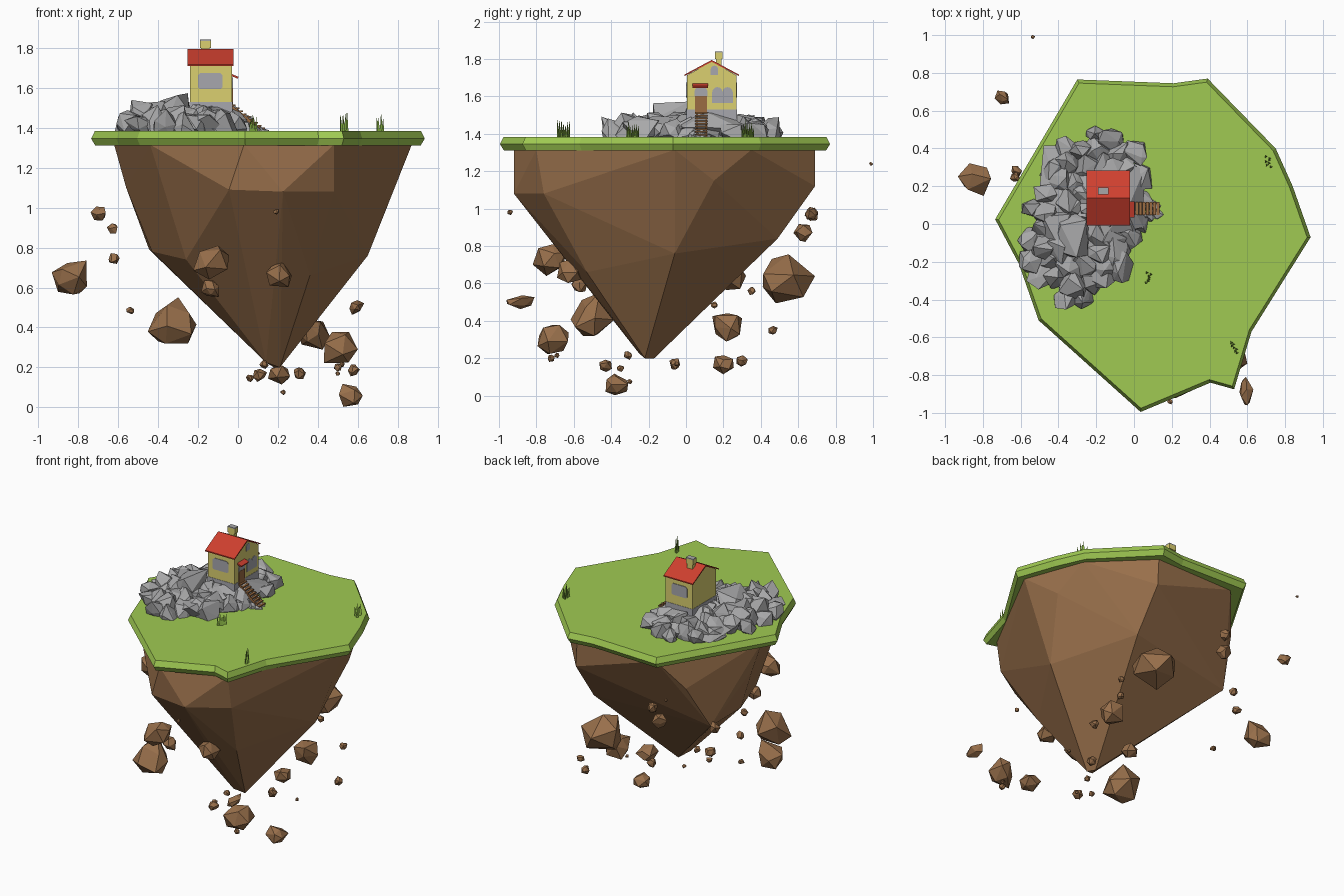
import bpy, bmesh, math, random
from mathutils import Vector, Matrix

if "Cube" in bpy.data.objects:
    bpy.data.objects.remove(bpy.data.objects["Cube"])

random.seed(11)

def mat(name, r, g, b):
    m = bpy.data.materials.new(name)
    m.diffuse_color = (r, g, b, 1)
    m.use_nodes = True
    m.node_tree.nodes["Principled BSDF"].inputs["Base Color"].default_value = m.diffuse_color
    return m

GRASS = mat("grass_green", .35, .59, .085)
BLADE = mat("blade_green", .27, .50, .065)
EARTH = mat("earth_brown", .315, .16, .07)
STONE = mat("stone_grey", .39, .39, .395)
WALL = mat("wall_yellow", .71, .63, .16)
ROOF = mat("roof_red", .62, .05, .028)
GLASS = mat("window_grey", .39, .39, .42)
WOOD = mat("wood_brown", .33, .15, .055)

def finish(name, bm, m):
    bmesh.ops.recalc_face_normals(bm, faces=bm.faces)
    me = bpy.data.meshes.new(name)
    bm.to_mesh(me)
    bm.free()
    me.materials.append(m)
    ob = bpy.data.objects.new(name, me)
    bpy.context.collection.objects.link(ob)
    return ob

def box(bm, lo, hi, rot=None):
    lo, hi = Vector(lo), Vector(hi)
    mtx = Matrix.Translation((lo + hi) / 2) @ (rot or Matrix()) @ Matrix.Diagonal((*(hi - lo), 1))
    bmesh.ops.create_cube(bm, size=1, matrix=mtx)

def prism(bm, pts, place, depth):
    """Extrude a 2D outline; place(u, v, w) gives the 3D point."""
    a = [bm.verts.new(place(u, v, 0)) for u, v in pts]
    b = [bm.verts.new(place(u, v, depth)) for u, v in pts]
    bm.faces.new(a)
    bm.faces.new(b[::-1])
    for i in range(len(a)):
        j = (i + 1) % len(a)
        bm.faces.new((a[i], a[j], b[j], b[i]))

def loft(bm, rings):
    vs = [[bm.verts.new(p) for p in r] for r in rings]
    n = len(vs[0])
    for a, b in zip(vs, vs[1:]):
        for i in range(n):
            j = (i + 1) % n
            bm.faces.new((a[i], a[j], b[j], b[i]))
    bm.faces.new(vs[0])
    bm.faces.new(vs[-1])

def hull(bm, pts):
    r = bmesh.ops.convex_hull(bm, input=[bm.verts.new(p) for p in pts])
    junk = [g for g in r["geom_interior"] if isinstance(g, bmesh.types.BMVert)]
    bmesh.ops.delete(bm, geom=junk, context='VERTS')

def boulder(bm, c, half, jitter=.3):
    """Faceted convex stone, scaled to exact half sizes."""
    t = bmesh.new()
    bmesh.ops.create_icosphere(t, subdivisions=1, radius=1)
    rot = Matrix.Rotation(random.uniform(0, 6), 3, Vector((random.random(), random.random(), random.random() + .1)))
    pts = [rot @ (v.co + Vector([random.uniform(-jitter, jitter) for _ in range(3)])) for v in t.verts]
    t.free()
    lo = [min(p[k] for p in pts) for k in range(3)]
    hi = [max(p[k] for p in pts) for k in range(3)]
    hull(bm, [[c[k] + half[k] * (2 * (p[k] - lo[k]) / (hi[k] - lo[k]) - 1) for k in range(3)] for p in pts])

# grass slab with bevelled rim
outline = [(-.30, .765), (.21, .745), (.39, .77), (.75, .40), (.84, .20), (.935, -.07), (.622, -.57),
           (.53, -.875), (.405, -.84), (.035, -.995), (-.505, -.51), (-.61, -.21), (-.735, .025)]
def ring(f, z):
    return [(.1 + (x - .1) * f, -.1 + (y + .1) * f, z) for x, y in outline]
bm = bmesh.new()
loft(bm, [ring(.975, 1.31), ring(1, 1.345), ring(.978, 1.384)])
finish("grass_top", bm, GRASS)

# earth body: hull of three levels narrowing to a tip
rim = [(.03, -.92), (.48, -.80), (.87, -.06), (.72, .35), (.37, .69), (-.24, .68), (-.62, .03), (-.44, -.48)]
mid = [(-.045, -.90, 1.09), (.225, -.92, 1.08), (.48, -.76, 1.08), (.765, .15, 1.15), (.38, .69, 1.12),
       (-.37, .53, 1.10), (-.56, .06, 1.10)]
low = [(.36, -.53, .66), (.65, -.06, .76), (.38, .49, .84), (-.445, .36, .79), (-.43, 0, .78),
       (-.26, -.42, .74), (.14, -.25, .225), (.21, -.22, .2), (.18, -.17, .2)]
bm = bmesh.new()
hull(bm, [(x, y, 1.315) for x, y in rim] + mid + low)
finish("earth_body", bm, EARTH)

# floating stones: x, y, z, radius
stones = [(-.845, .235, .65, .088), (-.70, .67, .97, .038), (-.33, -.50, .435, .122), (-.135, -.73, .725, .09),
          (.205, -.625, .665, .064), (.38, .22, .365, .078), (.515, -.71, .30, .085), (.28, .55, .625, .14),
          (.565, -.37, .06, .06), (.205, .2, .165, .055), (-.24, .625, .87, .05),
          (-.63, .25, .895, .027), (-.62, .28, .745, .028), (-.54, .15, .485, .02), (.19, -.94, .98, .015),
          (-.14, -.57, .595, .045), (.58, .3, .185, .03), (.31, -.06, .17, .03), (.50, -.72, .20, .02),
          (.13, -.31, .215, .024), (.11, -.43, .16, .035), (.06, -.35, .145, .02), (.225, -.3, .075, .014),
          (.5, .465, .35, .025), (.4, .35, .56, .022), (-.535, .99, 1.24, .011), (.5, -.05, .17, .012),
          (-.2, .67, .975, .035), (.52, -.69, .215, .014)]
bm = bmesh.new()
for x, y, z, r in stones:
    boulder(bm, (x, y, z), (r, r * random.uniform(.94, 1.03), r * random.uniform(.92, 1)), .22)
boulder(bm, (.595, -.885, .5), (.037, .075, .037))
finish("floating_stones", bm, EARTH)

# grey boulder mound: jittered grid inside a tilted oval, low near house and steps
bm = bmesh.new()
boulder(bm, (-.27, .04, 1.40), (.26, .38, .085))
boulder(bm, (-.135, .14, 1.43), (.19, .21, .085), .1)
for i in range(-4, 5):
    for j in range(-6, 7):
        u, v = (i + .5 * (j % 2)) * .092 + random.uniform(-.022, .022), j * .086 + random.uniform(-.022, .022)
        d2 = (u / .30) ** 2 + (v / .475) ** 2
        x, y = -.25 + u + .2 * v, .035 + v - .1 * u
        if d2 > 1 or x > .04:
            continue
        s = random.uniform(.075, .108) * (1 - .35 * d2)
        top = 1.43 + .105 * (1 - d2) ** .6 + random.uniform(-.02, .025)
        if x > -.33 and y > -.09:
            top = min(top, random.uniform(1.50, 1.52))
        elif x < -.33 and abs(y) < .25:
            top += .02
        if x + s > 0 and .0 < y < .17:
            top = min(top, 1.47 - .75 * (x + s * .4))
        h = max(.04, (top - 1.35) / 2)
        boulder(bm, (x, y, top - h), (s, s * random.uniform(.85, 1.2), h))
for k in range(9):
    x, y = .01 + .014 * k, .082 + .055 * math.sin(k * 2.2) * (1 - k * .06)
    boulder(bm, (x, y, 1.375), (.034, .034, .07 - .35 * x))
finish("grey_boulders", bm, STONE)

# house walls (gable faces +x) and plinth
on_x = lambda x0: (lambda u, v, w: (x0 + w, u, v))
bm = bmesh.new()
prism(bm, [(.005, 1.525), (.27, 1.525), (.27, 1.713), (.1375, 1.787), (.005, 1.713)], on_x(-.24), .21)
finish("house_walls", bm, WALL)
bm = bmesh.new()
box(bm, (-.242, .003, 1.46), (-.028, .272, 1.53))
finish("house_plinth", bm, GLASS)

# roof slabs and door awning
bm = bmesh.new()
prism(bm, [(-.008, 1.709), (.1375, 1.785), (.283, 1.709), (.283, 1.717), (.1375, 1.795), (-.008, 1.717)], on_x(-.252), .230)
finish("roof", bm, ROOF)
bm = bmesh.new()
box(bm, (-.033, .035, 1.652), (.002, .118, 1.662), Matrix.Rotation(.4, 4, 'Y'))
finish("door_awning", bm, ROOF)

# chimney with flared top
bm = bmesh.new()
box(bm, (-.185, .160, 1.74), (-.142, .190, 1.805))
box(bm, (-.191, .156, 1.800), (-.134, .194, 1.834))
finish("chimney", bm, WALL)
bm = bmesh.new()
box(bm, (-.191, .156, 1.834), (-.134, .194, 1.841))
finish("chimney_cap", bm, STONE)

# window plates: wide front and back panes, arched panes on the gable
def arch(u0, u1, v0, v1):
    r, c = (u1 - u0) / 2, (u0 + u1) / 2
    k = min(r, (v1 - v0) * .4)
    return [(u0, v0), (u1, v0)] + [(c + r * math.cos(t * math.pi / 6), v1 - k + k * math.sin(t * math.pi / 6)) for t in range(7)]
bm = bmesh.new()
wide = [(-.20, 1.603), (-.193, 1.595), (-.086, 1.595), (-.077, 1.603), (-.077, 1.662), (-.09, 1.675), (-.187, 1.675), (-.20, 1.662)]
for y0, dep in ((.005, -.004), (.27, .004)):
    prism(bm, wide, lambda u, v, w: (u, y0 + w, v), dep)
for a, b, z0, z1 in ((.140, .195, 1.565, 1.650), (.195, .25, 1.565, 1.650), (.046, .114, 1.60, 1.652), (.132, .172, 1.715, 1.765)):
    prism(bm, arch(a, b, z0, z1), on_x(-.03), .004)
finish("windows", bm, GLASS)

# door and steps
bm = bmesh.new()
box(bm, (-.032, .048, 1.505), (-.024, .112, 1.603))
finish("door", bm, WOOD)
bm = bmesh.new()
for i in range(9):
    x, z = -.020 + i * .0185, 1.516 - i * .0145
    box(bm, (x - .009, .048, z - .008), (x + .008, .116, z))
for y in (.055, .104):
    prism(bm, [(-.03, 1.512), (-.03, 1.49), (.12, 1.375), (.138, 1.381)], lambda u, v, w: (u, y + w, v), .007)
finish("steps", bm, WOOD)

# grass tufts
bm = bmesh.new()
for cx, cy in ((.53, -.655), (.075, -.285), (.71, .33)):
    for k in range(7):
        x, y = cx + random.uniform(-.014, .014), cy - .026 + .0087 * k
        h = random.uniform(.05, .10)
        base = [bm.verts.new((x + .01 * math.cos(t * 2.09), y + .01 * math.sin(t * 2.09), 1.375)) for t in range(3)]
        top = bm.verts.new((x + (x - cx) * .3, y + (y - cy) * .3, 1.383 + h))
        bm.faces.new(base)
        for t in range(3):
            bm.faces.new((base[t], base[(t + 1) % 3], top))
finish("grass_tufts", bm, BLADE)
